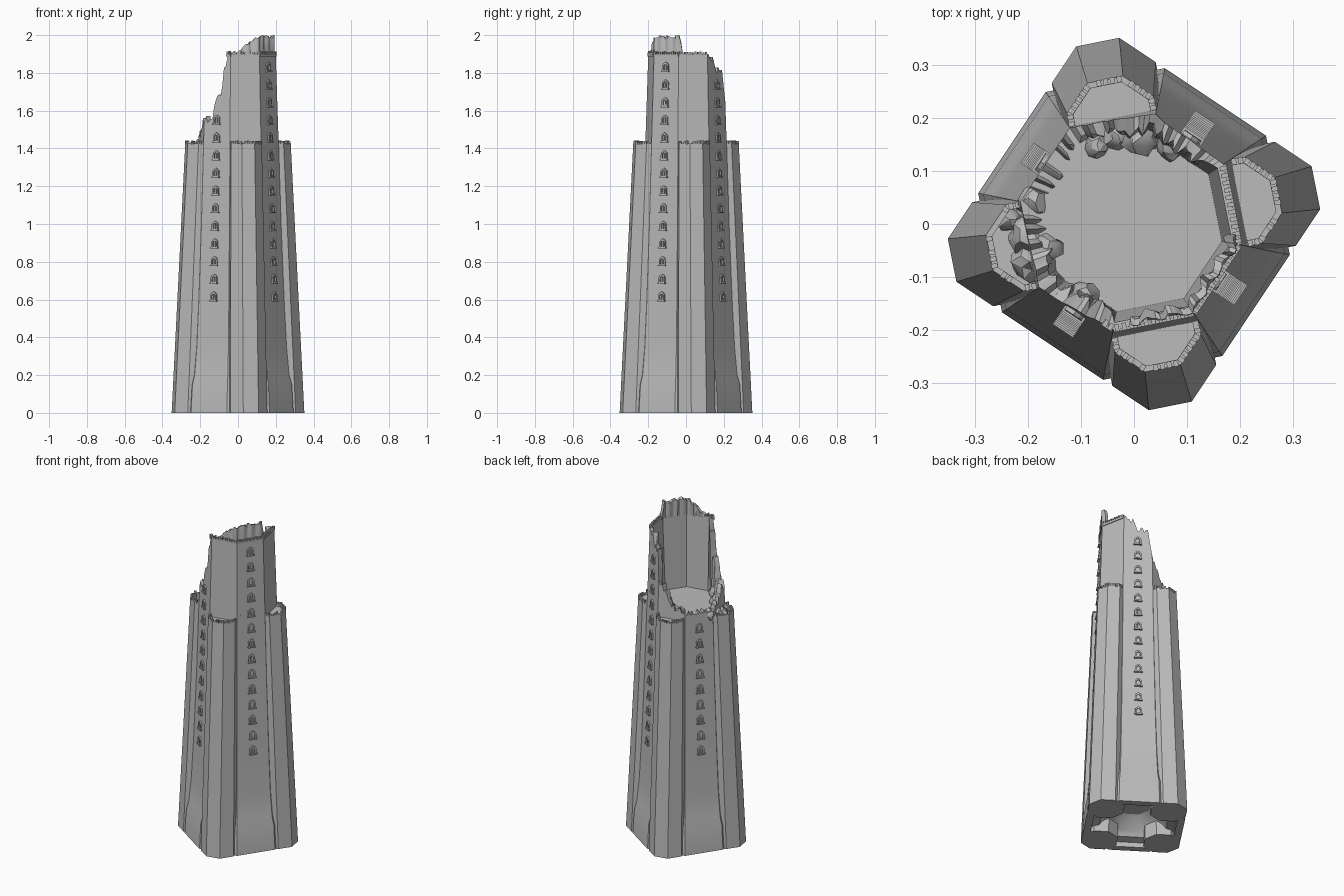
import bpy, bmesh, math, random
from mathutils import Vector, Matrix

if "Cube" in bpy.data.objects:
    bpy.data.objects.remove(bpy.data.objects["Cube"])

random.seed(4)
TURN = 11.3            # the whole plan is turned by this many degrees
rad = math.radians

stone = bpy.data.materials.new("grey_stone")
stone.diffuse_color = (0.5, 0.5, 0.5, 1)
stone.use_nodes = True
stone.node_tree.nodes["Principled BSDF"].inputs["Base Color"].default_value = stone.diffuse_color


def finish(name, bm, smooth=True):
    bmesh.ops.recalc_face_normals(bm, faces=bm.faces)
    me = bpy.data.meshes.new(name)
    bm.to_mesh(me)
    bm.free()
    me.materials.append(stone)
    ob = bpy.data.objects.new(name, me)
    bpy.context.collection.objects.link(ob)
    if smooth:
        bpy.ops.object.select_all(action='DESELECT')
        bpy.context.view_layer.objects.active = ob
        ob.select_set(True)
        bpy.ops.object.shade_smooth_by_angle(angle=rad(30))
    return ob


def skin(bm, rings, closed=True, loop=False):
    """Join rings of points with quads; loop joins last ring to first."""
    vs = [[bm.verts.new(p) for p in r] for r in rings]
    n = len(vs[0])
    pairs = list(zip(vs, vs[1:])) + ([(vs[-1], vs[0])] if loop else [])
    for a, b in pairs:
        for i in range(n if closed else n - 1):
            j = (i + 1) % n
            bm.faces.new((a[i], a[j], b[j], b[i]))
    return vs


def octagon(apothem, z, centre=(0, 0)):
    r = apothem / math.cos(rad(22.5))
    return [Vector((centre[0] + r * math.cos(rad(TURN + 22.5 + 45 * i)),
                    centre[1] + r * math.sin(rad(TURN + 22.5 + 45 * i)), z)) for i in range(8)]


def oct_point(deg, apothem, z):
    """Point on an octagon outline in a given direction."""
    d = (deg - TURN + 22.5) % 45 - 22.5
    r = apothem / math.cos(rad(d))
    return Vector((r * math.cos(rad(deg)), r * math.sin(rad(deg)), z))


def lerp_table(table, x):
    for (a, u), (b, v) in zip(table, table[1:]):
        if a <= x <= b:
            return u + (v - u) * (x - a) / (b - a)
    return table[0][1] if x < table[0][0] else table[-1][1]


def box(bm, centre, size, deg):
    m = Matrix.Translation(centre) @ Matrix.Rotation(rad(deg), 4, 'Z') @ Matrix.Diagonal((*size, 1))
    bmesh.ops.create_cube(bm, size=1, matrix=m)


def teeth(bm, a, b, count, size, keep=1.0):
    """Row of merlons from a to b."""
    deg = math.degrees(math.atan2(b.y - a.y, b.x - a.x))
    for i in range(count):
        if random.random() < keep:
            h = size[2] * random.uniform(0.75, 1.2)
            p = a.lerp(b, (i + 0.5) / count)
            box(bm, p + Vector((0, 0, h / 2 - 0.004)), (size[0], size[1], h), deg)


# Main keep: tapered octagon with flared foot and hollow underside
PROFILE = [(0, .277), (.15, .268), (.2, .255), (.35, .242), (.6, .23), (1.0, .215), (1.45, .202), (1.9, .188)]
bm = bmesh.new()
rings = [octagon(.09, .13), octagon(.17, .07), octagon(.19, .04), octagon(.235, .03), octagon(.235, 0)]
rings += [octagon(a, z) for z, a in PROFILE[:-1]]
rings.append(octagon(.155, 1.45))
vs = skin(bm, rings)
bm.faces.new(vs[0])
bm.faces.new(vs[-1])
finish("keep_body", bm)

# Broken upper wall: height depends on direction
HEIGHT = [(36, 1.9), (45, 1.88), (56, 1.82), (73, 1.8), (80, 1.62), (98, 1.51), (120, 1.46), (146, 1.44),
          (170, 1.45), (185, 1.47), (200, 1.53), (214, 1.55), (227, 1.57), (236, 1.66), (242, 1.68),
          (248, 1.82), (258, 1.9)]
cols = []
N = 128
for i in range(N):
    deg = TURN + 22.5 + 360 * i / N
    top = lerp_table(HEIGHT, deg)
    broken = top < 1.895
    if broken:
        top = max(1.44, top + random.uniform(-.025, .025))
    a_top = lerp_table(PROFILE, top)
    thick = random.uniform(.012, .04) if broken else .013
    col = []
    for k in range(5):
        z = 1.42 + (top - 1.42) * k / 4
        col.append(oct_point(deg, lerp_table(PROFILE, z), z))
    for k in range(4, -1, -1):
        z = 1.42 + (top - 1.42) * k / 4
        t = k / 4
        inner = .155 * (1 - t) + (a_top - thick) * t
        col.append(oct_point(deg, inner, z))
    cols.append(col)
bm = bmesh.new()
skin(bm, cols, closed=True, loop=True)
finish("broken_upper_wall", bm)

# Parapet teeth and string course on the intact sides of the keep
bm = bmesh.new()
corner = octagon(.186, 1.9)
for i in (4, 5, 6, 7):
    a, b = corner[i], corner[(i + 1) % 8]
    if i == 4:
        a = a.lerp(b, .85)
    deg = math.degrees(math.atan2(b.y - a.y, b.x - a.x))
    box(bm, (a + b) / 2 - Vector((0, 0, .008)), ((b - a).length, .014, .012), deg)
    teeth(bm, a, b, max(1, round((b - a).length / .014)), (.008, .014, .016))
finish("keep_parapet", bm, False)

# Ragged crest standing above the front corner
CREST = [(-92, 1.915), (-84, 1.935), (-70, 1.97), (-52, 1.995), (-10, 1.995), (-6, 1.92)]
cols = []
for i in range(35):
    deg = -92 + i * 86 / 34
    top = min(2.0, lerp_table(CREST, deg) + random.uniform(-.012, .006))
    w = .005 * math.sin(i * 1.1) + random.uniform(-.002, .002)
    cols.append([oct_point(deg, .185, 1.89), oct_point(deg, .184 + w, (top + 1.89) / 2),
                 oct_point(deg, .183 + w, top), oct_point(deg, .168 + 1.5 * w, top - .004),
                 oct_point(deg, .172, 1.89)])
cols[18][2].z = 2.0
bm = bmesh.new()
vs = skin(bm, cols, loop=False)
bm.faces.new(vs[0])
bm.faces.new(vs[-1])
finish("ragged_crest", bm)

# Four tapered corner turrets with sunken roofs and parapet teeth
for name, deg in (("right", 0), ("back", 90), ("left", 180), ("front", 270)):
    d = Vector((math.cos(rad(deg + TURN)), math.sin(rad(deg + TURN))))
    ruined = name == "left"
    bm = bmesh.new()
    top_c, floor = d * .195, 1.37 if ruined else 1.415
    vs = skin(bm, [octagon(.1, 0, d * .25), octagon(.083, 1.425, top_c),
                   octagon(.072, 1.425, top_c), octagon(.072, floor, top_c)])
    bm.faces.new(vs[0])
    bm.faces.new(vs[-1])
    finish(name + "_turret", bm)
    bm = bmesh.new()
    ring = octagon(.0785, 1.425, top_c)
    for i in range(8):
        a, b = ring[i], ring[(i + 1) % 8]
        if ((a + b) / 2).xy.dot(d) > .19:
            teeth(bm, a, b, 5, (.009, .012, .018), .65 if ruined else .9)
    finish(name + "_turret_parapet", bm, False)

# Fallen masonry on the ruined turret and along the breach
bm = bmesh.new()
for deg, r, z, s in ((186, .20, 1.39, .04), (200, .21, 1.38, .04), (178, .235, 1.37, .025),
                     (168, .19, 1.42, .035), (196, .17, 1.46, .03), (100, .17, 1.46, .03),
                     (85, .165, 1.48, .04), (115, .165, 1.45, .025), (235, .165, 1.47, .03),
                     (65, .16, 1.5, .03)):
    p = Vector((r * math.cos(rad(deg)), r * math.sin(rad(deg)), z))
    new = bmesh.ops.create_icosphere(bm, subdivisions=2, radius=s)["verts"]
    for v in new:
        v.co = v.co * random.uniform(.75, 1.1)
        v.co.z *= 1.3
        v.co += p
finish("rubble", bm)


# Pointed window surrounds in a column on each diagonal wall
def window(bm, deg, z):
    def arch(w, h, base):
        return [(-w, base), (-w, h * .45), (-w * .6, h * .78), (0, h),
                (w * .6, h * .78), (w, h * .45), (w, base)]
    ap = lerp_table(PROFILE, z)
    slope = (lerp_table(PROFILE, z + .02) - lerp_table(PROFILE, z - .02)) / .04
    n = Vector((math.cos(rad(deg)), math.sin(rad(deg)), 0))
    t = Vector((-n.y, n.x, 0))

    def place(pts, out):
        return [n * (ap + slope * y + out) + t * x + Vector((0, 0, z + y)) for x, y in pts]
    outer, inner = arch(.019, .027, -.022), arch(.011, .017, -.014)
    skin(bm, [place(outer, -.004), place(outer, .008), place(inner, .008), place(inner, -.004)], loop=True)
    box(bm, n * (ap + .004) + Vector((0, 0, z - .022)), (.018, .046, .007), deg)
    box(bm, n * (ap + .002) + Vector((0, 0, z)), (.006, .004, .036), deg)


for name, deg, count in (("front_right", -45, 14), ("back_right", 45, 13),
                         ("back_left", 135, 9), ("front_left", 225, 11)):
    bm = bmesh.new()
    for i in range(count):
        window(bm, deg + TURN, .615 + i * .0935)
    finish(name + "_windows", bm, False)
